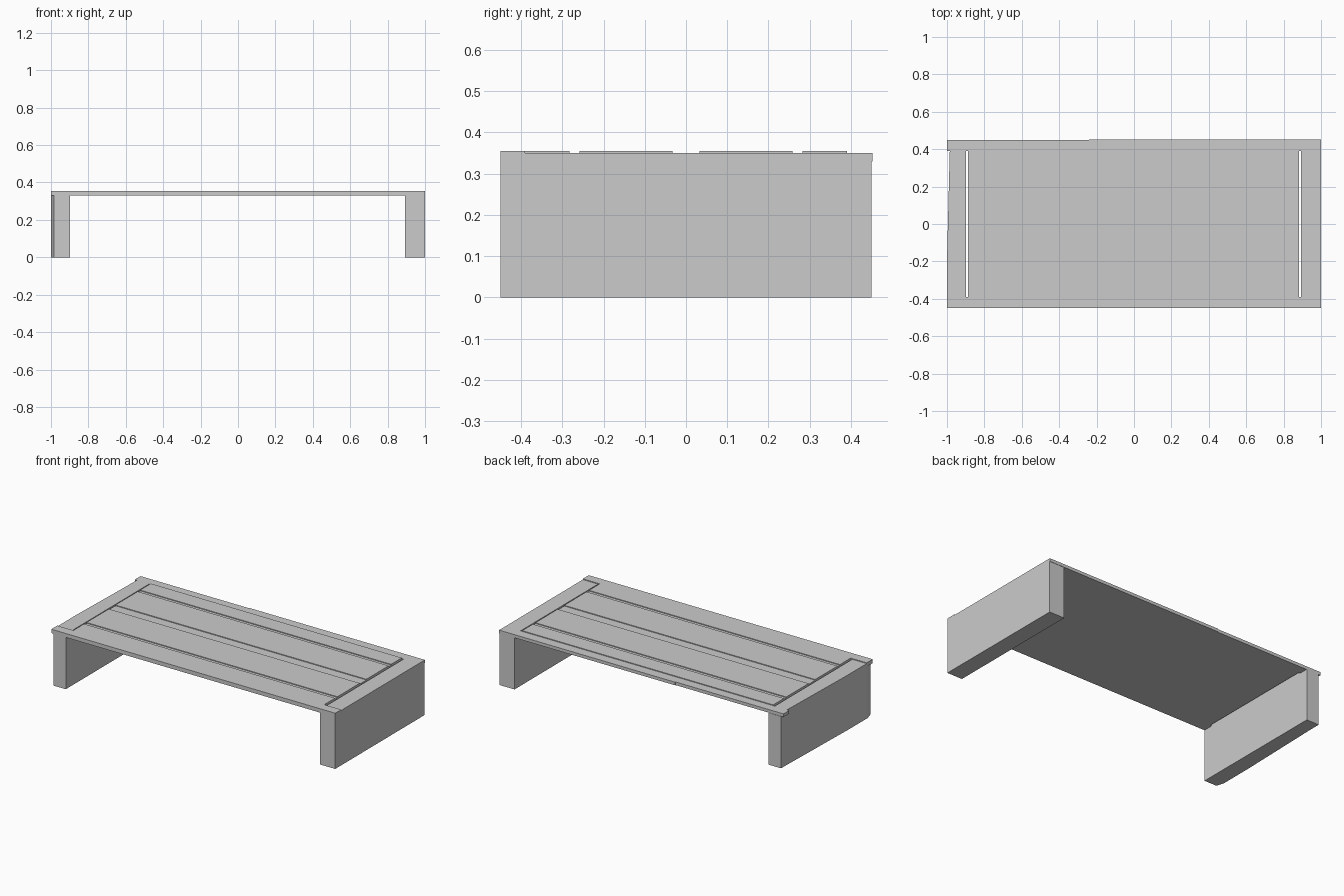
import bpy, bmesh

if "Cube" in bpy.data.objects:
    bpy.data.objects.remove(bpy.data.objects["Cube"])

LEG_TOP, LOW, HIGH = 0.33, 0.35, 0.355   # slab underside, recessed level, raised level


def prism(name, outline, z0, z1):
    """Extrude a flat XY outline from z0 to z1."""
    bm = bmesh.new()
    face = bm.faces.new([bm.verts.new((x, y, z0)) for x, y in outline])
    top = bmesh.ops.extrude_face_region(bm, geom=[face])
    verts = [g for g in top["geom"] if isinstance(g, bmesh.types.BMVert)]
    bmesh.ops.translate(bm, vec=(0, 0, z1 - z0), verts=verts)
    bmesh.ops.recalc_face_normals(bm, faces=bm.faces)
    mesh = bpy.data.meshes.new(name)
    bm.to_mesh(mesh)
    bm.free()
    obj = bpy.data.objects.new(name, mesh)
    bpy.context.collection.objects.link(obj)
    return obj


def box(name, x0, x1, y0, y1, z0, z1):
    return prism(name, [(x0, y0), (x1, y0), (x1, y1), (x0, y1)], z0, z1)


# Slab legs; the left one has a slightly worn, tapered outer face
box("right_leg", 0.893, 1, -0.45, 0.45, 0, LEG_TOP)
prism("left_leg", [(-0.898, -0.45), (-0.985, -0.45), (-1, -0.40), (-1, -0.2),
                   (-0.985, 0.39), (-0.985, 0.45), (-0.898, 0.45)], 0, LEG_TOP)

# End boards above the legs, between the rails
box("right_end_board", 0.893, 1, -0.39, 0.39, LEG_TOP, LOW)
prism("left_end_board", [(-0.898, -0.39), (-1, -0.39), (-1, -0.2),
                         (-0.985, 0.39), (-0.898, 0.39)], LEG_TOP, LOW)

# Long rails along the front and back edges
box("front_rail", -1, 1, -0.45, -0.39, LEG_TOP, HIGH)
prism("back_rail", [(-1, 0.39), (1, 0.39), (1, 0.452), (-0.24, 0.452),
                    (-0.24, 0.448), (-1, 0.448)], LEG_TOP, LOW)

# Recessed base panel, leaving a narrow open slit beside each leg
X0, X1 = -0.887, 0.881
box("base_panel", X0, X1, -0.39, 0.39, LEG_TOP, LOW)

# Raised planks separated by grooves and a recessed middle strip
for i, (y0, y1) in enumerate([(-0.39, -0.282), (-0.258, -0.033),
                              (0.033, 0.258), (0.282, 0.39)]):
    box(f"plank_{i + 1}", X0, X1, y0, y1, LOW, HIGH)
